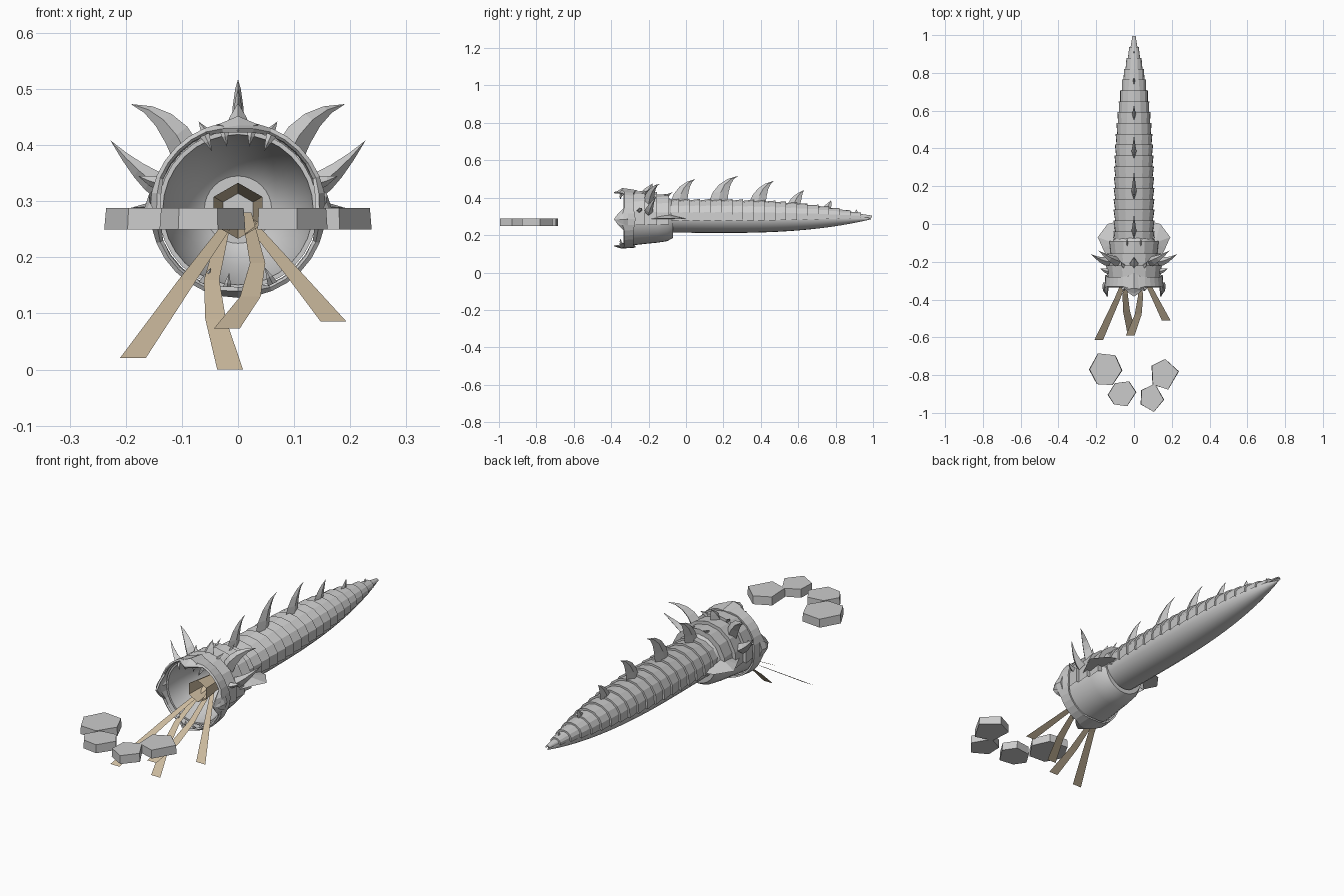
import bpy, bmesh, math
from mathutils import Vector
from math import sin, cos, pi, radians

cube = bpy.data.objects.get("Cube")
if cube:
    bpy.data.objects.remove(cube, do_unlink=True)


def material(name, rgb):
    m = bpy.data.materials.new(name)
    m.use_nodes = True
    m.diffuse_color = (*rgb, 1)
    m.node_tree.nodes["Principled BSDF"].inputs["Base Color"].default_value = (*rgb, 1)
    return m


GREY = material("shell grey", (0.6, 0.6, 0.6))
TAN = material("tongue tan", (0.6, 0.49, 0.34))


def make(name, verts, faces, mat=GREY, smooth=None, thick=0, fix=True):
    me = bpy.data.meshes.new(name)
    me.from_pydata([tuple(v) for v in verts], [], faces)
    me.materials.append(mat)
    ob = bpy.data.objects.new(name, me)
    bpy.context.collection.objects.link(ob)
    if fix:
        bm = bmesh.new()
        bm.from_mesh(me)
        bmesh.ops.remove_doubles(bm, verts=bm.verts, dist=0.0001)
        bmesh.ops.recalc_face_normals(bm, faces=bm.faces)
        bm.to_mesh(me)
        bm.free()
    if thick:
        s = ob.modifiers.new("thickness", "SOLIDIFY")
        s.thickness = thick
    if smooth:
        bpy.ops.object.select_all(action="DESELECT")
        ob.select_set(True)
        bpy.context.view_layer.objects.active = ob
        bpy.ops.object.shade_smooth_by_angle(angle=radians(smooth))
    return ob


def loft(name, rings, closed=True, caps=False, **kw):
    n = len(rings[0])
    verts = [v for ring in rings for v in ring]
    faces = []
    for i in range(len(rings) - 1):
        for j in range(n if closed else n - 1):
            k = (j + 1) % n
            faces.append((i*n + j, i*n + k, (i+1)*n + k, (i+1)*n + j))
    if caps:
        faces += [tuple(range(n)), tuple(range(len(verts) - n, len(verts)))]
    return make(name, verts, faces, **kw)


def hoop(y, rx, rz, zc, angles):
    return [Vector((rx * cos(a), y, zc + rz * sin(a))) for a in angles]


def turn(n, start=0):
    return [start + 2 * pi * i / n for i in range(n)]


def spike(name, base, mid, tip, along, across, steps=5):
    """Curved horn with a diamond section that tapers to its tip."""
    base, mid, tip, along, across = map(Vector, (base, mid, tip, along, across))
    rings = []
    for i in range(steps):
        t = i / (steps - 1)
        c = base*(1-t)**2 + mid*2*t*(1-t) + tip*t*t
        w = max(1 - t**1.4, 0.01)
        rings.append([c + along*w, c + across*w, c - along*w, c - across*w])
    return loft(name, rings, caps=True)


def body_radius(y):
    return 0.105 * max(1 - max(y, 0)**3, 0.02)


# Soft belly tube
ys = [-0.12 + 1.11 * i / 20 for i in range(21)]
loft("belly", [hoop(y, body_radius(y)*0.93, body_radius(y)*0.8, 0.297 - 0.01*y, turn(24)) for y in ys],
     caps=True, smooth=50)

# Overlapping back plates, each rising toward its rear edge
arch = [radians(a) for a in (-12, 16, 40, 65, 90, 115, 140, 164, 192)]
count = 19
for i in range(count):
    y0 = -0.1 + 1.09 * i / count
    y1 = -0.1 + 1.09 * (i + 1) / count
    r0, r1 = body_radius(y0), body_radius(y1)
    rear = r1 + 0.006
    z = 0.297
    loft(f"back_plate_{i + 1}", [
        hoop(y0, r0*0.97, r0*0.84, z, arch),
        hoop(y1 + 0.004, rear, rear*0.88, z, arch),
        hoop(y1 + 0.004, r1*0.9, r1*0.78, z, arch)], closed=False)

# Dorsal fins leaning backward
for i, (y, z, ty, tz, half) in enumerate([
        (-0.04, 0.37, 0.05, 0.5, 0.045), (0.17, 0.37, 0.28, 0.517, 0.05),
        (0.38, 0.365, 0.47, 0.49, 0.045), (0.575, 0.36, 0.63, 0.44, 0.035),
        (0.745, 0.335, 0.775, 0.385, 0.025), (0.895, 0.31, 0.91, 0.338, 0.015)]):
    spike(f"dorsal_fin_{i + 1}", (0, y, z), (0, y + 0.02, tz - 0.02), (0, ty, tz),
          (0, half, 0), (half * 0.3, 0, 0))

# Hollow head: outer skin, lip and mouth cup in one profile
profile = [(-0.07, 0.08), (-0.07, 0.1), (-0.1, 0.117), (-0.15, 0.125), (-0.22, 0.132),
           (-0.31, 0.142), (-0.31, 0.134), (-0.25, 0.125), (-0.18, 0.1), (-0.12, 0.06), (-0.1, 0.001)]
loft("head", [hoop(y, r, r, 0.285, turn(32)) for y, r in profile], smooth=40)

# Armour rings on top of the head
for i, (y0, y1, r) in enumerate([(-0.29, -0.22, 0.146), (-0.23, -0.155, 0.139), (-0.165, -0.09, 0.13)]):
    loft(f"head_plate_{i + 1}", [
        hoop(y0, r*0.97, r, 0.285, arch), hoop(y1, r + 0.005, r + 0.006, 0.285, arch),
        hoop(y1, r*0.87, r*0.87, 0.285, arch)], closed=False)

# Jaw rim with four forward points
angles = turn(32)
rear, front, hook = [], [], []
for a in angles:
    point = max(cos(4 * a), 0) ** 1.5
    rear.append(hoop(-0.28 + 0.01*point, 0.152, 0.152, 0.285, [a])[0])
    front.append(hoop(-0.33 - 0.015*point, 0.157, 0.157, 0.285, [a])[0])
    r = 0.15 - 0.005 * point
    hook.append(hoop(-0.335 - 0.05*point, r, r, 0.285, [a])[0])
loft("jaw_rim", [rear, front, hook], thick=0.008)

# Upper beak shield
make("beak", [(0, -0.385, 0.425), (-0.06, -0.29, 0.425), (0.06, -0.29, 0.425),
              (-0.035, -0.345, 0.437), (0.035, -0.345, 0.437), (0, -0.26, 0.44), (0, -0.34, 0.452)],
     [(0, 6, 3), (0, 4, 6), (3, 6, 5, 1), (4, 2, 5, 6), (0, 3, 1), (0, 2, 4), (0, 1, 5, 2)])

# Teeth around the rim
for i, a in enumerate([66, 80, 100, 114, 262, 278, 245, 295]):
    c, s = cos(radians(a)), sin(radians(a))
    spike(f"tooth_{i + 1}", (0.146*c, -0.34, 0.285 + 0.146*s), (0.135*c, -0.355, 0.285 + 0.135*s),
          (0.114*c, -0.35, 0.285 + 0.114*s), (0.009*s, 0, -0.009*c), (0, 0.009, 0), 3)

# Paired horns, cheek nubs, side fins and mandible claws
for side, s in (("left", 1), ("right", -1)):
    spike(f"upper_horn_{side}", (s*0.09, -0.2, 0.382), (s*0.125, -0.19, 0.462), (s*0.19, -0.14, 0.473),
          (s*0.022, 0, -0.018), (0, 0.028, 0))
    spike(f"lower_horn_{side}", (s*0.135, -0.2, 0.325), (s*0.175, -0.2, 0.345), (s*0.227, -0.16, 0.408),
          (s*0.012, 0, -0.02), (0, 0.025, 0))
    spike(f"cheek_nub_{side}", (s*0.135, -0.25, 0.33), (s*0.16, -0.25, 0.335), (s*0.178, -0.235, 0.345),
          (0, 0, 0.014), (0, 0.016, 0), 3)
    spike(f"brow_nub_{side}", (s*0.05, -0.23, 0.415), (s*0.06, -0.22, 0.43), (s*0.07, -0.2, 0.442),
          (s*0.012, 0, 0), (0, 0.016, 0), 3)
    spike(f"nape_spike_{side}", (s*0.035, -0.12, 0.395), (s*0.036, -0.1, 0.42), (s*0.037, -0.07, 0.43),
          (0, 0.02, 0), (0.007, 0, 0), 3)
    spike(f"mandible_{side}", (s*0.152, -0.31, 0.285), (s*0.168, -0.35, 0.285), (s*0.148, -0.375, 0.282),
          (0, 0, 0.035), (s*0.012, 0, 0), 4)
    fin = [(0.12, -0.22, 0.285), (0.165, -0.13, 0.29), (0.192, -0.07, 0.288),
           (0.14, 0.0, 0.285), (0.1, 0.01, 0.285)]
    make(f"side_fin_{side}", [(s*x, y, z) for x, y, z in fin] + [(s*0.11, -0.1, 0.312)],
         [(0, 1, 5), (1, 2, 5), (2, 3, 5), (3, 4, 5), (0, 1, 2, 3, 4)])

# Forehead crest
spike("crest", (0, -0.21, 0.425), (0, -0.2, 0.45), (0, -0.18, 0.475), (0, 0.035, 0), (0.024, 0, 0), 3)

# Throat sleeve that holds the tongues
loft("throat_sleeve", [hoop(-0.29, 0.05, 0.05, 0.283, turn(6, pi/6)),
                       hoop(-0.11, 0.03, 0.03, 0.283, turn(6, pi/6))], mat=TAN)

# Ribbon tongues
for i, path in enumerate([
        [(-0.01, -0.2, 0.27), (-0.09, -0.4, 0.16), (-0.187, -0.615, 0.021)],
        [(-0.02, -0.2, 0.27), (-0.047, -0.37, 0.16), (-0.04, -0.46, 0.09), (-0.014, -0.57, 0.0)],
        [(0.015, -0.2, 0.28), (0.035, -0.38, 0.19), (0.022, -0.48, 0.13), (-0.02, -0.59, 0.073)],
        [(0.015, -0.2, 0.27), (0.1, -0.37, 0.17), (0.17, -0.51, 0.086)]]):
    n = len(path) - 1
    rows = []
    for k, (x, y, z) in enumerate(path):
        w = 0.009 + 0.014 * k / n
        rows.append([(x - w, y, z), (x + w, y, z)])
    loft(f"tongue_{i + 1}", rows, closed=False, mat=TAN)

# Floating stepping stones in front
for i, outline in enumerate([
        [(-0.235, -0.77), (-0.19, -0.685), (-0.1, -0.695), (-0.065, -0.775), (-0.115, -0.853), (-0.195, -0.848)],
        [(-0.137, -0.905), (-0.1, -0.843), (-0.027, -0.833), (0.01, -0.89), (-0.037, -0.965), (-0.105, -0.955)],
        [(0.095, -0.75), (0.165, -0.715), (0.235, -0.78), (0.18, -0.877), (0.1, -0.85)],
        [(0.037, -0.955), (0.04, -0.88), (0.11, -0.845), (0.157, -0.93), (0.105, -0.995)]]):
    cx = sum(p[0] for p in outline) / len(outline)
    low = [(cx + (x - cx)*1.04, y, 0.25) for x, y in outline]
    loft(f"stone_{i + 1}", [low, [(x, y, 0.288) for x, y in outline]], caps=True)
